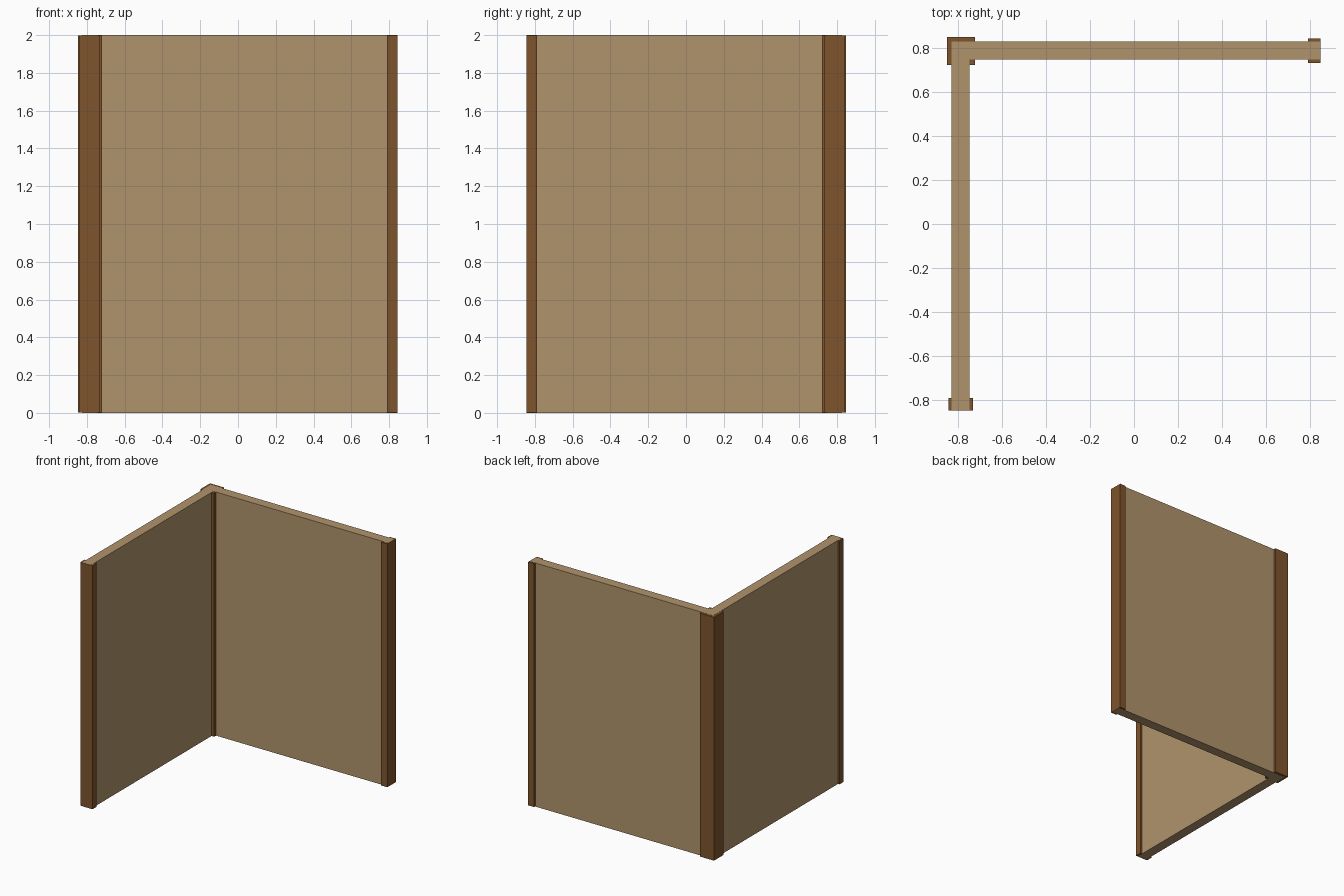
import bpy
import bmesh

cube = bpy.data.objects.get("Cube")
if cube:
    bpy.data.objects.remove(cube, do_unlink=True)


def make_material(name, rgb):
    mat = bpy.data.materials.new(name)
    mat.use_nodes = True
    colour = (*rgb, 1.0)
    mat.diffuse_color = colour
    mat.node_tree.nodes["Principled BSDF"].inputs["Base Color"].default_value = colour
    return mat


def prism(name, outline, bottom, top, mat):
    """Extrude a counter-clockwise floor outline upwards."""
    bm = bmesh.new()
    base = bm.faces.new([bm.verts.new((x, y, bottom)) for x, y in outline])
    result = bmesh.ops.extrude_face_region(bm, geom=[base], use_keep_orig=True)
    raised = [v for v in result["geom"] if isinstance(v, bmesh.types.BMVert)]
    bmesh.ops.translate(bm, verts=raised, vec=(0, 0, top - bottom))
    bmesh.ops.recalc_face_normals(bm, faces=bm.faces[:])
    mesh = bpy.data.meshes.new(name)
    bm.to_mesh(mesh)
    bm.free()
    mesh.materials.append(mat)
    obj = bpy.data.objects.new(name, mesh)
    bpy.context.collection.objects.link(obj)
    return obj


def post(name, x0, x1, y0, y1):
    # Stops a hair short of the wall's ends so no faces coincide
    outline = [(x0, y0), (x1, y0), (x1, y1), (x0, y1)]
    return prism(name, outline, GAP, HEIGHT - GAP, brown)


tan = make_material("tan panel", (0.434, 0.296, 0.15))
brown = make_material("brown wood", (0.209, 0.089, 0.025))

HEIGHT = 2.0
GAP = 0.001
OUTER, INNER = 0.827, 0.745   # wall faces
END = 0.845                   # free ends of the walls
tip = END - GAP

# Two walls meeting at a right angle
prism("corner_walls", [(-OUTER, OUTER), (-OUTER, -tip), (-INNER, -tip),
                       (-INNER, INNER), (tip, INNER), (tip, OUTER)],
      0, HEIGHT, tan)

# Square corner post and a flat post capping each free end
post("corner_post", -0.847, -0.72, 0.72, 0.847)
post("back_wall_end_post", 0.79, END, 0.73, 0.841)
post("side_wall_end_post", -0.841, -0.73, -END, -0.79)
